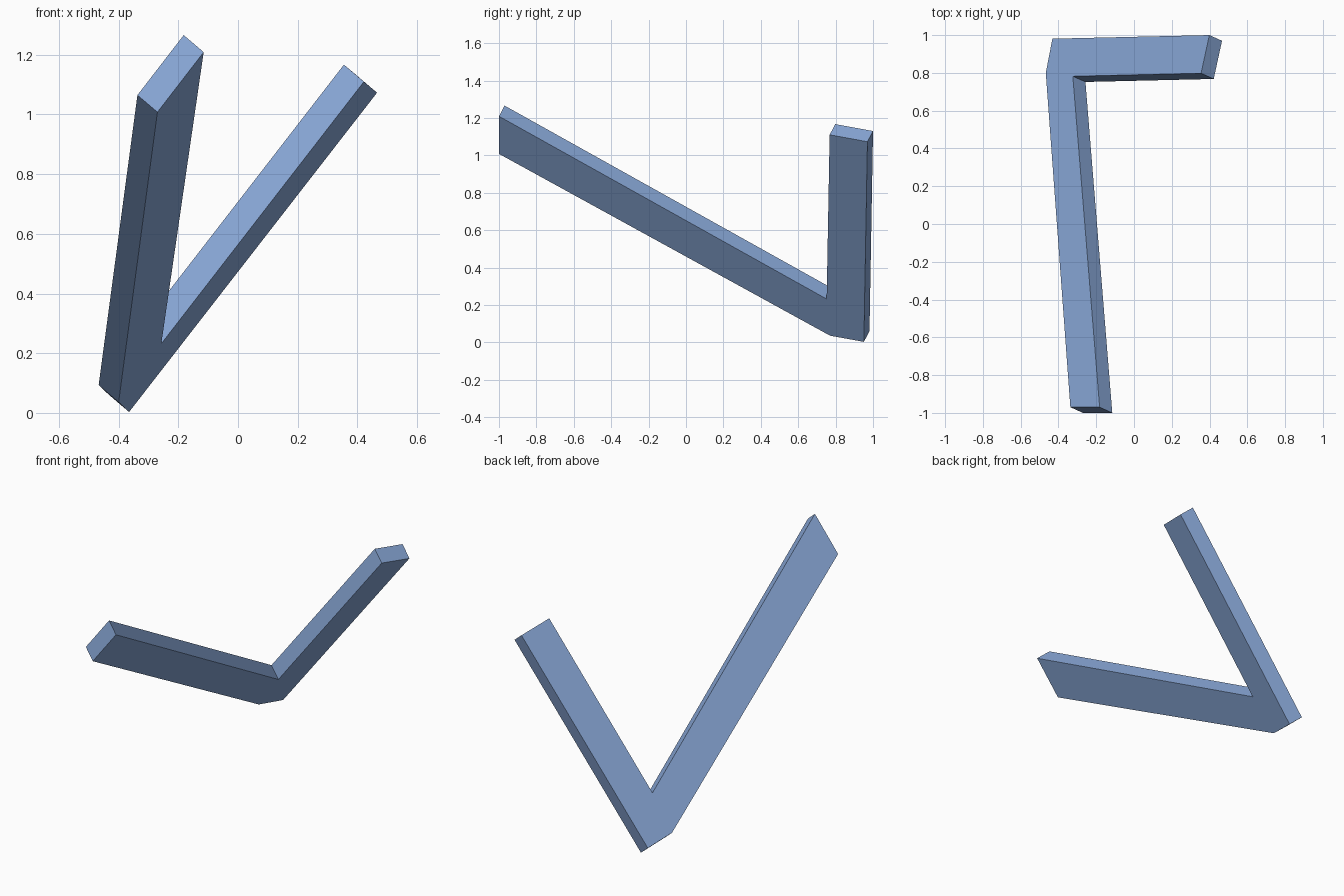
import bpy, bmesh
from mathutils import Vector

if "Cube" in bpy.data.objects:
    bpy.data.objects.remove(bpy.data.objects["Cube"])

# Tilted planar V profile: long arm, blunted elbow, short arm
profile = [
    (-0.270, -1.000, 1.008),   # long arm tip
    (-0.400, 0.770, 0.036),    # blunted outer elbow
    (-0.365, 0.951, 0.003),
    (0.466, 0.970, 1.073),     # short arm tip
    (0.422, 0.768, 1.110),
    (-0.257, 0.752, 0.232),    # inner elbow
    (-0.115, -1.000, 1.209),   # long arm tip
]
thickness = Vector((-0.067, 0.030, 0.057))

# Extrude the profile into a solid bent bar
bm = bmesh.new()
face = bm.faces.new([bm.verts.new(p) for p in profile])
result = bmesh.ops.extrude_face_region(bm, geom=[face], use_keep_orig=True)
top = [g for g in result["geom"] if isinstance(g, bmesh.types.BMVert)]
bmesh.ops.translate(bm, verts=top, vec=thickness)
bmesh.ops.recalc_face_normals(bm, faces=bm.faces)

mesh = bpy.data.meshes.new("bent_bar")
bm.to_mesh(mesh)
bm.free()
bar = bpy.data.objects.new("bent_bar", mesh)
bpy.context.collection.objects.link(bar)

# Blue finish
blue = bpy.data.materials.new("blue")
blue.diffuse_color = (0.25, 0.39, 0.68, 1)
blue.use_nodes = True
blue.node_tree.nodes["Principled BSDF"].inputs["Base Color"].default_value = blue.diffuse_color
mesh.materials.append(blue)
